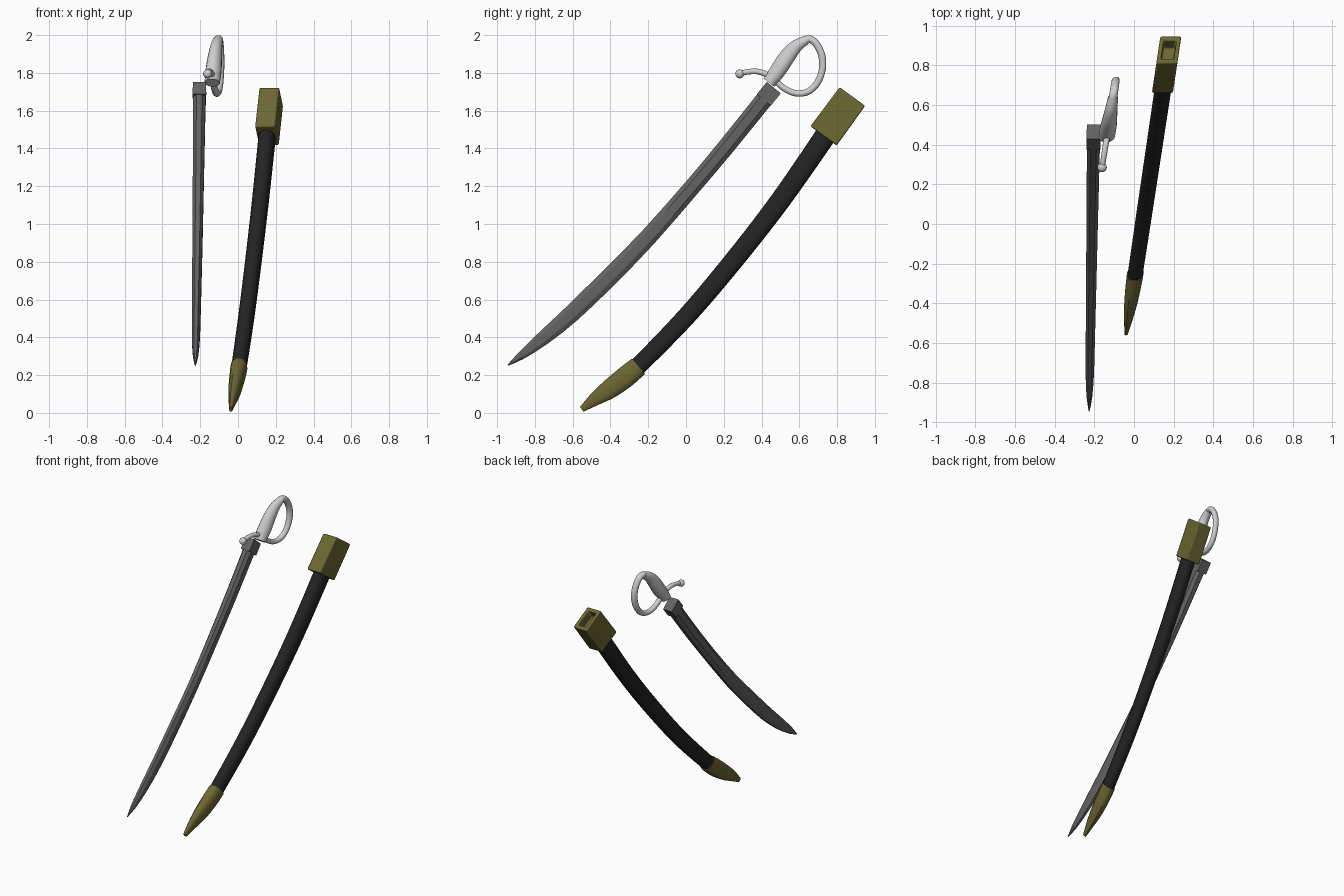
import bpy, bmesh, math
from mathutils import Vector

if "Cube" in bpy.data.objects:
    bpy.data.objects.remove(bpy.data.objects["Cube"])


def material(name, rgb):
    m = bpy.data.materials.new(name)
    m.diffuse_color = (*rgb, 1)
    m.use_nodes = True
    m.node_tree.nodes["Principled BSDF"].inputs["Base Color"].default_value = m.diffuse_color
    return m


STEEL = material("dark steel", (0.125, 0.125, 0.125))
SILVER = material("pale silver", (0.62, 0.62, 0.62))
LEATHER = material("black leather", (0.017, 0.017, 0.018))
BRASS = material("aged brass", (0.15, 0.138, 0.032))

SQUARE = [(1, 1), (1, -1), (-1, -1), (-1, 1)]
BEVELLED = [(0.45, 1), (1, 0.5), (1, -0.5), (0.45, -1),
            (-0.45, -1), (-1, -0.5), (-1, 0.5), (-0.45, 1)]


def rounded(n, power=1.0):
    """Ellipse or, with power < 1, a boxier oval."""
    pts = []
    for i in range(n):
        a = math.tau * (i + 0.5) / n
        c, s = math.cos(a), math.sin(a)
        pts.append((math.copysign(abs(c) ** power, c), math.copysign(abs(s) ** power, s)))
    return pts


def refine(st, n):
    """Smooth interpolation through the stations."""
    out = []
    for i in range(len(st) - 1):
        p = [st[max(i - 1, 0)], st[i], st[i + 1], st[min(i + 2, len(st) - 1)]]
        for k in range(n):
            t = k / n
            out.append(tuple(0.5 * (2 * b + (c - a) * t + (2 * a - 5 * b + 4 * c - d) * t * t
                                    + (3 * b - a - 3 * c + d) * t ** 3)
                             for a, b, c, d in zip(*p)))
    return out + [st[-1]]


def loft(name, stations, profile, mat, lean, smooth=True, axis=None):
    """Stations are (y, z, half height, half thickness); lean gives x at each y."""
    bm = bmesh.new()
    rings = []
    for i, (y, z, h, t) in enumerate(stations):
        a, b = stations[max(i - 1, 0)], stations[min(i + 1, len(stations) - 1)]
        d = Vector(axis) if axis else Vector((b[0] - a[0], b[1] - a[1]))
        d.normalize()
        rings.append([])
        for u, v in profile:
            py, pz = y - d.y * v * h, z + d.x * v * h
            rings[-1].append(bm.verts.new((lean(py) + u * t, py, pz)))
    n = len(profile)
    for r, s in zip(rings, rings[1:]):
        for k in range(n):
            bm.faces.new((r[k], r[(k + 1) % n], s[(k + 1) % n], s[k]))
    bm.faces.new(rings[0])
    bm.faces.new(rings[-1])
    bmesh.ops.recalc_face_normals(bm, faces=bm.faces)
    return finish(name, bm, mat, smooth)


def finish(name, bm, mat, smooth):
    me = bpy.data.meshes.new(name)
    bm.to_mesh(me)
    bm.free()
    me.materials.append(mat)
    ob = bpy.data.objects.new(name, me)
    bpy.context.collection.objects.link(ob)
    if smooth:
        bpy.ops.object.select_all(action='DESELECT')
        ob.select_set(True)
        bpy.context.view_layer.objects.active = ob
        bpy.ops.object.shade_smooth_by_angle(angle=math.radians(40))
    return ob


def blade_lean(y):
    return -0.211 + 0.016 * y


def hilt_lean(y):
    return -0.16 + 0.155 * (y - 0.29)


def scabbard_lean(y):
    return 0.002 + 0.15 * (y + 0.28)


# Blade: square shoulder, then a bevelled curved blade
loft("blade_shoulder", [(0.465, 1.722, 0.048, 0.035), (0.412, 1.657, 0.048, 0.035)],
     SQUARE, STEEL, blade_lean, False)
blade = [(0.42, 1.667, 0.046, 0.033), (0.22, 1.418, 0.045, 0.031), (0.03, 1.192, 0.044, 0.029),
         (-0.2, 0.93, 0.046, 0.027), (-0.4, 0.725, 0.048, 0.025), (-0.6, 0.53, 0.046, 0.023),
         (-0.75, 0.40, 0.038, 0.021), (-0.87, 0.305, 0.022, 0.014), (-0.943, 0.252, 0.003, 0.002)]
loft("blade", refine(blade, 2), BEVELLED, STEEL, blade_lean, False)

# Grip
grip = [(0.44, 1.748, 0.036, 0.040), (0.485, 1.81, 0.043, 0.042), (0.535, 1.885, 0.043, 0.037),
        (0.585, 1.943, 0.034, 0.031), (0.64, 1.975, 0.023, 0.026)]
loft("grip", refine(grip, 4), rounded(16), SILVER, hilt_lean)

# Knuckle bow running on into the forward guard arm
bow = [(0.62, 1.97), (0.655, 1.979), (0.692, 1.95), (0.719, 1.89), (0.722, 1.82), (0.695, 1.747),
       (0.645, 1.70), (0.58, 1.692), (0.52, 1.718), (0.475, 1.757), (0.43, 1.79),
       (0.38, 1.807), (0.33, 1.806), (0.29, 1.797)]
bow = [(y, z, 0.021 - 0.0005 * i, 0.023 - 0.0007 * i) for i, (y, z) in enumerate(bow)]
loft("knuckle_bow", refine(bow, 4), rounded(12), SILVER, hilt_lean)

# Ball at the end of the guard arm
bm = bmesh.new()
bmesh.ops.create_uvsphere(bm, u_segments=16, v_segments=10, radius=0.024)
bmesh.ops.translate(bm, verts=bm.verts, vec=(hilt_lean(0.285), 0.285, 1.795))
finish("guard_ball", bm, SILVER, True)

# Scabbard body
sheath = [(-0.26, 0.24, 0.048, 0.039), (0, 0.508, 0.051, 0.041), (0.25, 0.803, 0.053, 0.042),
          (0.5, 1.125, 0.055, 0.043), (0.75, 1.485, 0.058, 0.044)]
loft("scabbard_body", refine(sheath, 5), rounded(12, 0.8), LEATHER, scabbard_lean)

# Brass tip
tip = [(-0.252, 0.247, 0.054, 0.043), (-0.315, 0.194, 0.058, 0.040), (-0.40, 0.129, 0.053, 0.033),
       (-0.476, 0.077, 0.038, 0.022), (-0.552, 0.019, 0.016, 0.009)]
loft("scabbard_tip", refine(tip, 4), rounded(12, 0.8), BRASS, scabbard_lean)

# Brass mouth, a hollow-topped box
mouth = [(0.728, 1.466, 0.086, 0.053), (0.881, 1.675, 0.084, 0.053),
         (0.881, 1.675, 0.058, 0.032), (0.84, 1.619, 0.056, 0.030)]
ob = loft("scabbard_mouth", mouth, SQUARE, BRASS, scabbard_lean, True, (0.153, 0.209))
bev = ob.modifiers.new("soft_edges", 'BEVEL')
bev.width = 0.008
bev.segments = 2
bev.limit_method = 'ANGLE'
